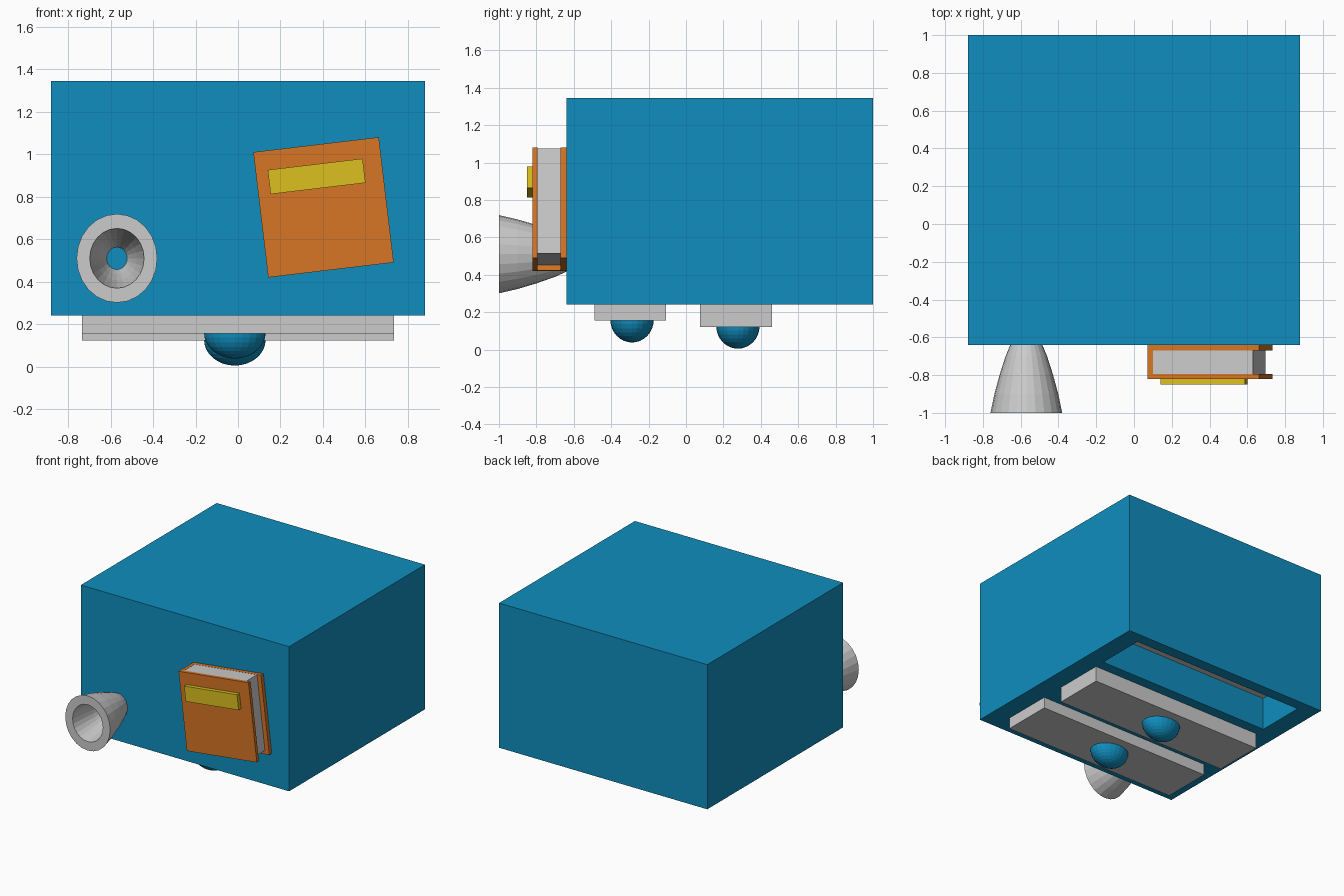
import bpy, bmesh, math
from mathutils import Matrix, Vector

if "Cube" in bpy.data.objects:
    bpy.data.objects.remove(bpy.data.objects["Cube"])


def material(name, rgb):
    m = bpy.data.materials.new(name)
    m.diffuse_color = (*rgb, 1)
    m.use_nodes = True
    m.node_tree.nodes["Principled BSDF"].inputs["Base Color"].default_value = m.diffuse_color
    return m


BLUE = material("blue", (0.005, 0.27, 0.52))
ORANGE = material("orange", (0.68, 0.18, 0.018))
YELLOW = material("yellow", (0.72, 0.53, 0.014))


def finish(name, bm, mat=None):
    bmesh.ops.recalc_face_normals(bm, faces=bm.faces)
    me = bpy.data.meshes.new(name)
    bm.to_mesh(me)
    bm.free()
    ob = bpy.data.objects.new(name, me)
    bpy.context.collection.objects.link(ob)
    if mat:
        me.materials.append(mat)
    return ob


def box_bm(lo, hi):
    lo, hi = Vector(lo), Vector(hi)
    bm = bmesh.new()
    bmesh.ops.create_cube(bm, size=1, matrix=Matrix.Translation((lo + hi) / 2)
                          @ Matrix.Diagonal((*(hi - lo), 1)))
    return bm


def box(name, lo, hi, mat=None, turn=None):
    bm = box_bm(lo, hi)
    if turn:
        bm.transform(turn)
    return finish(name, bm, mat)


# Cabinet body with an open compartment in its underside
bm = box_bm((-0.88, -0.64, 0.24), (0.88, 1.0, 1.345))
bottom = min(bm.faces, key=lambda f: f.calc_center_median().z)
bmesh.ops.inset_individual(bm, faces=[bottom], thickness=0.05)
for v in bottom.verts:
    v.co.x = math.copysign(0.735, v.co.x)
    v.co.y = 0.915 if v.co.y > 0.2 else 0.54
for v in bmesh.ops.extrude_discrete_faces(bm, faces=[bottom])["faces"][0].verts:
    v.co.z += 0.26
finish("cabinet_body", bm, BLUE)
box("compartment_back", (-0.735, 0.54, 0.49), (0.735, 0.915, 0.51))

# Two pulled-out drawers with half-round knobs
for label, y0, y1, z in (("lower", -0.49, -0.107, 0.155), ("upper", 0.075, 0.46, 0.122)):
    box(label + "_drawer", (-0.735, y0, z), (0.735, y1, 0.30))
    bm = bmesh.new()
    bmesh.ops.create_uvsphere(bm, u_segments=24, v_segments=16, radius=1)
    bm.transform(Matrix.Translation((-0.015, (y0 + y1) / 2 + 0.01, z + 0.005))
                 @ Matrix.Diagonal((0.145, 0.116, 0.122, 1)))
    finish(label + "_knob", bm, BLUE)

# Tilted book on the front: u, y, v are measured from the book's centre
tilt = Matrix.Translation((0.4025, 0, 0.75)) @ Matrix.Rotation(math.radians(-6.8), 4, 'Y')
W, H = 0.2975, 0.297
box("book_front_cover", (-W, -0.82, -H), (W, -0.795, H), ORANGE, tilt)
box("book_back_cover", (-W, -0.67, -H), (W, -0.64, H), ORANGE, tilt)
box("book_spine", (-W, -0.795, -H), (-W + 0.028, -0.67, H), ORANGE, tilt)
box("book_pages", (-W + 0.028, -0.795, -H + 0.028), (W - 0.033, -0.67, H - 0.001), None, tilt)
box("book_label", (-0.24, -0.85, 0.091), (0.21, -0.82, 0.206), YELLOW, tilt)

# Flared horn on the front: closed wall profile (radius, y) revolved around y
profile = [(0.085, -0.64), (0.110, -0.70), (0.142, -0.80), (0.169, -0.90), (0.19, -1.0),
           (0.128, -1.0), (0.112, -0.90), (0.094, -0.80), (0.068, -0.70), (0.048, -0.64)]
SIDES = 24
bm = bmesh.new()
rings = []
for i in range(SIDES):
    a = math.tau * i / SIDES
    rings.append([bm.verts.new((-0.57 + r * math.cos(a), y, 0.51 + 1.1 * r * math.sin(a)))
                  for r, y in profile])
for i in range(SIDES):
    p, q = rings[i], rings[(i + 1) % SIDES]
    for k in range(len(profile)):
        n = (k + 1) % len(profile)
        bm.faces.new((p[k], p[n], q[n], q[k]))
finish("horn", bm)
